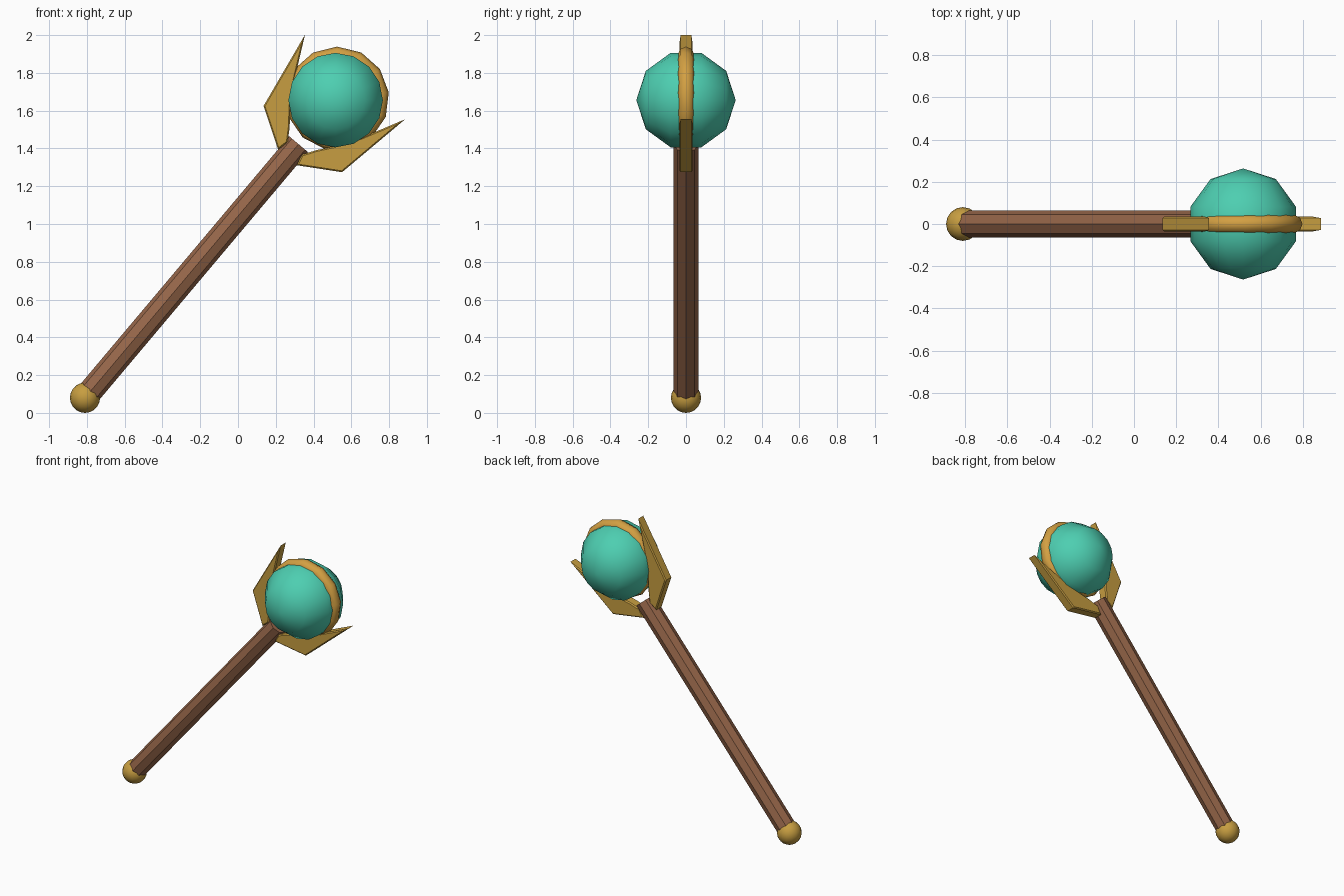
import bpy
import bmesh
from math import radians
from mathutils import Matrix, Vector

if "Cube" in bpy.data.objects:
    bpy.data.objects.remove(bpy.data.objects["Cube"])


def material(name, rgb):
    mat = bpy.data.materials.new(name)
    mat.use_nodes = True
    mat.diffuse_color = (*rgb, 1)
    mat.node_tree.nodes["Principled BSDF"].inputs["Base Color"].default_value = (*rgb, 1)
    return mat


wood = material("brown wood", (0.31, 0.135, 0.068))
gold = material("gold", (0.57, 0.34, 0.052))
warm_gold = material("warm gold", (0.65, 0.35, 0.055))
teal = material("teal crystal", (0.075, 0.62, 0.44))

ORB = Vector((0.517, 0, 1.656))
# Staff frame: origin at the orb, local z along the shaft
STAFF = Matrix.Translation(ORB) @ Matrix.Rotation(radians(40.1), 4, "Y")


def finish(name, mat, smooth=False):
    obj = bpy.context.object
    obj.name = obj.data.name = name
    obj.data.materials.append(mat)
    if smooth:
        bpy.ops.object.shade_smooth()
    return obj


# Octagonal shaft, from inside the pommel to just short of the orb
bottom, top = -2.06, -0.305
bpy.ops.mesh.primitive_cylinder_add(vertices=8, radius=0.065, depth=top - bottom)
shaft = finish("shaft", wood)
shaft.matrix_world = STAFF @ Matrix.Translation((0, 0, (top + bottom) / 2))

# Round pommel at the foot
bpy.ops.mesh.primitive_uv_sphere_add(segments=16, ring_count=10, radius=0.08,
                                     location=(-0.81, 0, 0.08))
finish("pommel", gold, True)

# Orb with its poles facing front and back
bpy.ops.mesh.primitive_uv_sphere_add(segments=16, ring_count=5, radius=0.263,
                                     location=ORB, rotation=(radians(90), 0, 0))
finish("orb", teal, True)

# Band around the orb
bpy.ops.mesh.primitive_torus_add(major_segments=13, minor_segments=8,
                                 major_radius=0.231, minor_radius=0.044,
                                 location=ORB + Vector((0.008, 0, 0.008)),
                                 rotation=(radians(90), radians(-90), 0))
finish("orb_band", warm_gold, True)

# Two mirrored claws: side profile (distance from axis, height along axis)
PROFILE = [(0.064, -0.397), (0.272, -0.27), (0.347, 0.16),
           (0.2, -0.13), (0.093, -0.268), (0.05, -0.335)]
HALF = 0.035


def claw(name, side):
    bm = bmesh.new()
    face = bm.faces.new([bm.verts.new((side * x, -HALF, z)) for x, z in PROFILE])
    extruded = bmesh.ops.extrude_face_region(bm, geom=[face])["geom"]
    bmesh.ops.translate(bm, vec=(0, 2 * HALF, 0),
                        verts=[v for v in extruded if isinstance(v, bmesh.types.BMVert)])
    bmesh.ops.recalc_face_normals(bm, faces=bm.faces)
    # Narrow chamfer around the front and back outlines
    rims = [e for e in bm.edges if abs(e.verts[0].co.y - e.verts[1].co.y) < 0.001]
    bmesh.ops.bevel(bm, geom=rims, offset=0.007, segments=1, affect="EDGES")
    mesh = bpy.data.meshes.new(name)
    bm.to_mesh(mesh)
    bm.free()
    mesh.materials.append(gold)
    obj = bpy.data.objects.new(name, mesh)
    obj.matrix_world = STAFF
    bpy.context.collection.objects.link(obj)


claw("upper_claw", -1)
claw("lower_claw", 1)
